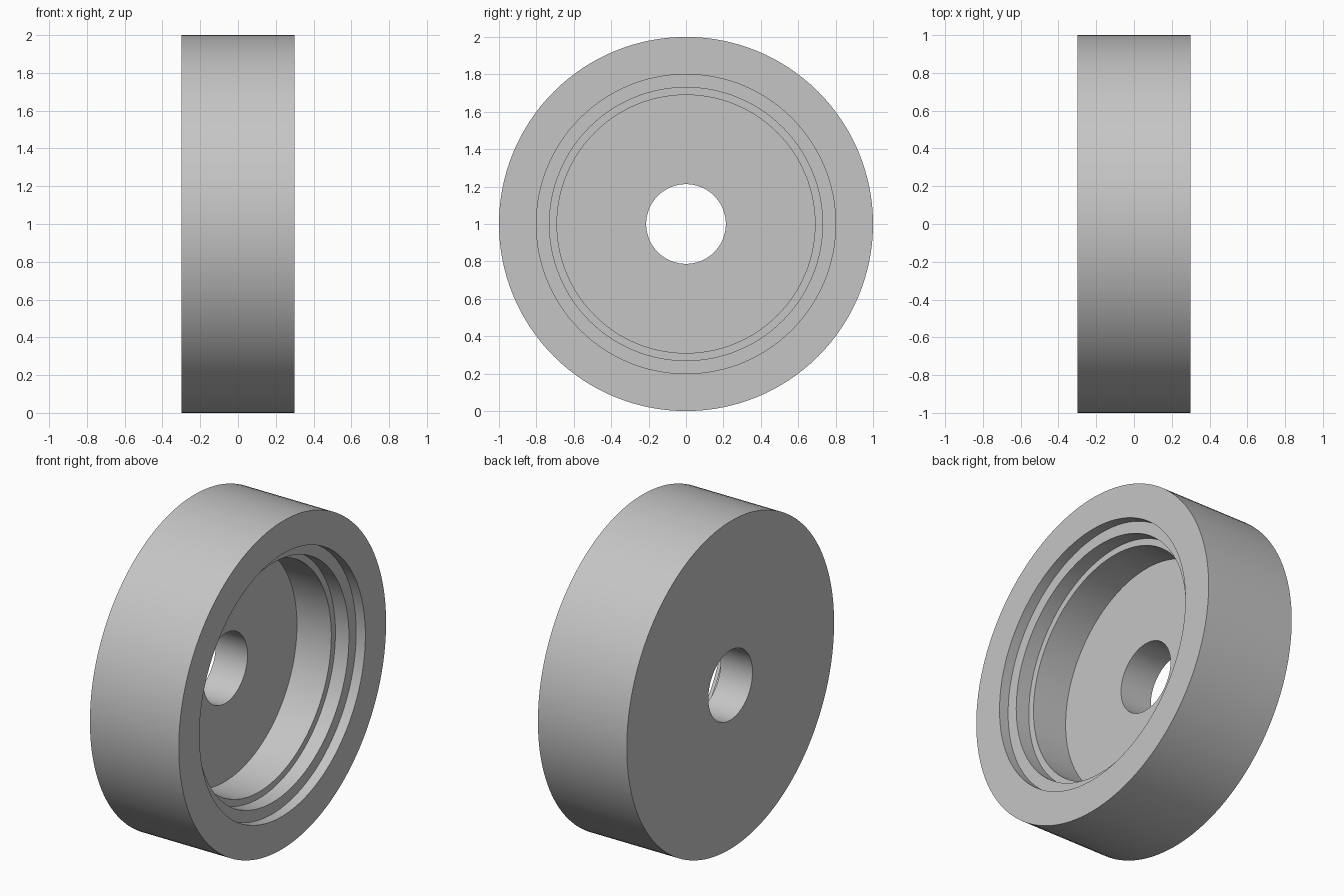
import bpy
import bmesh
from math import radians, tau
from mathutils import Matrix, Vector

cube = bpy.data.objects.get("Cube")
if cube:
    bpy.data.objects.remove(cube, do_unlink=True)

# Plain grey material
GREY = (0.56, 0.56, 0.56, 1)
grey = bpy.data.materials.new("plain_grey")
grey.use_nodes = True
grey.diffuse_color = GREY
grey.node_tree.nodes["Principled BSDF"].inputs["Base Color"].default_value = GREY

SEGMENTS = 128
HALF_WIDTH = 0.3
FLOOR = -0.085

# Closed cross-section as (x, radius): outer tread, stepped recess, floor, bore
profile = [
    (-HALF_WIDTH, 1.0),
    (HALF_WIDTH, 1.0),
    (HALF_WIDTH, 0.8),
    (0.238, 0.8),
    (0.238, 0.73),
    (0.147, 0.73),
    (0.147, 0.69),
    (FLOOR, 0.69),
    (FLOOR, 0.213),
    (-HALF_WIDTH, 0.213),
]

# Revolve the section around the x axis
bm = bmesh.new()
rings = []
for i in range(SEGMENTS):
    turn = Matrix.Rotation(tau * i / SEGMENTS, 3, 'X')
    rings.append([bm.verts.new(turn @ Vector((x, 0, r))) for x, r in profile])
for i, ring in enumerate(rings):
    following = rings[(i + 1) % SEGMENTS]
    for j in range(len(profile)):
        k = (j + 1) % len(profile)
        bm.faces.new((ring[j], ring[k], following[k], following[j]))
bmesh.ops.recalc_face_normals(bm, faces=bm.faces)

mesh = bpy.data.meshes.new("recessed_wheel")
bm.to_mesh(mesh)
bm.free()
mesh.materials.append(grey)

wheel = bpy.data.objects.new("recessed_wheel", mesh)
wheel.location.z = 1
bpy.context.collection.objects.link(wheel)

# Smooth round walls, crisp steps
bpy.ops.object.select_all(action='DESELECT')
wheel.select_set(True)
bpy.context.view_layer.objects.active = wheel
bpy.ops.object.shade_smooth_by_angle(angle=radians(30))
